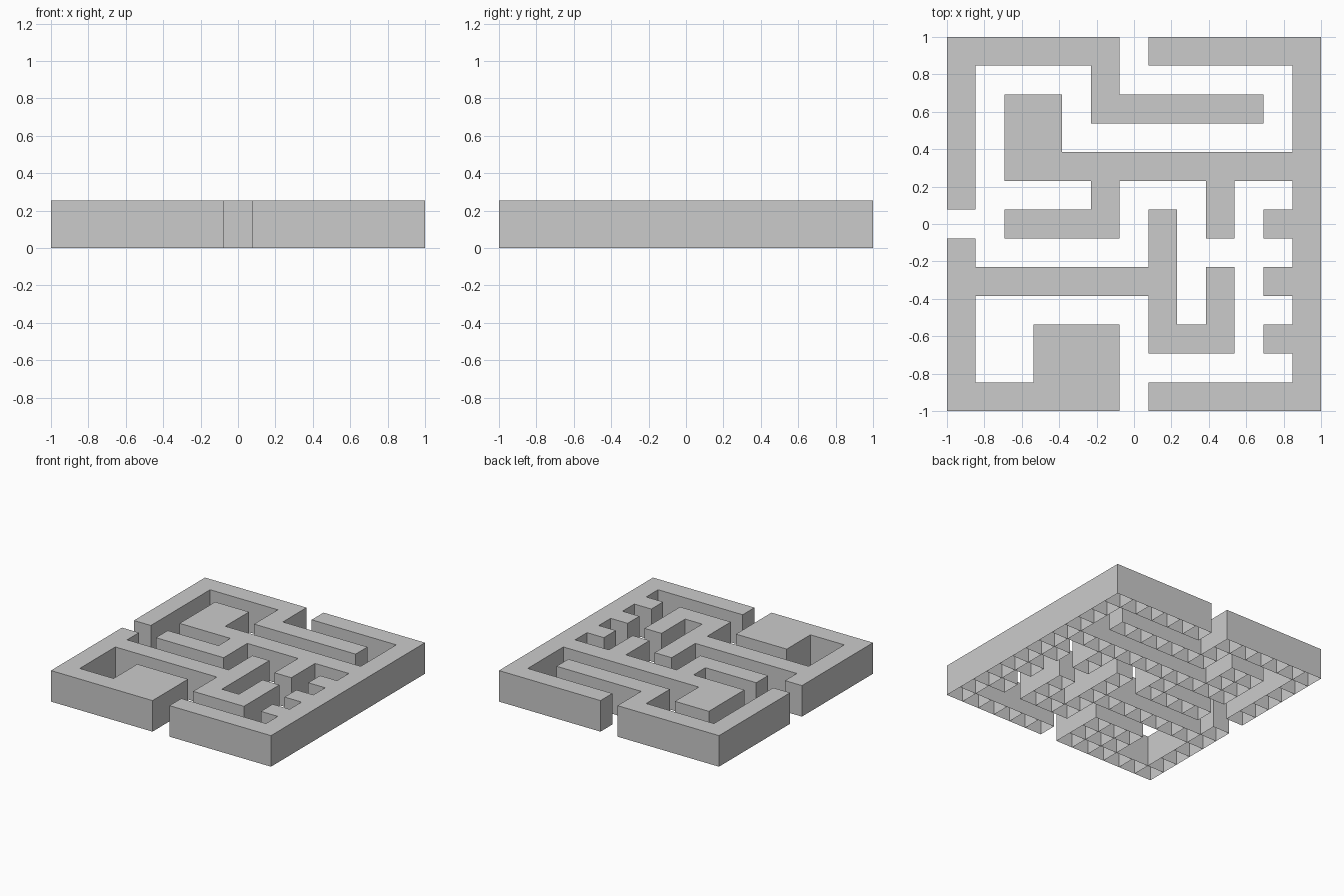
import bpy, bmesh

if "Cube" in bpy.data.objects:
    bpy.data.objects.remove(bpy.data.objects["Cube"])

# Maze plan seen from above, back row first; # marks a wall block
PLAN = """
######.######
#....#......#
#.##.######.#
#.##........#
#.###########
#....#...#..#
..####.#.#.##
#......#....#
########.#.##
#......#.#..#
#..###.###.##
#..###......#
######.######
""".split()

N = len(PLAN)
CELL = 2 / N
HEIGHT = 0.255


def add_block(bm, col, row):
    """Hollow square block with a top and four sides, open underneath."""
    x, y = -1 + col * CELL, 1 - (row + 1) * CELL
    corners = [(x, y), (x + CELL, y), (x + CELL, y + CELL), (x, y + CELL)]
    low = [bm.verts.new((a, b, 0)) for a, b in corners]
    high = [bm.verts.new((a, b, HEIGHT)) for a, b in corners]
    bm.faces.new(high)
    for i in range(4):
        j = (i + 1) % 4
        bm.faces.new((low[i], low[j], high[j], high[i]))


# Maze walls assembled from the blocks
bm = bmesh.new()
for row, line in enumerate(PLAN):
    for col, mark in enumerate(line):
        if mark == "#":
            add_block(bm, col, row)
mesh = bpy.data.meshes.new("maze_walls")
bm.to_mesh(mesh)
bm.free()
walls = bpy.data.objects.new("maze_walls", mesh)
bpy.context.collection.objects.link(walls)
